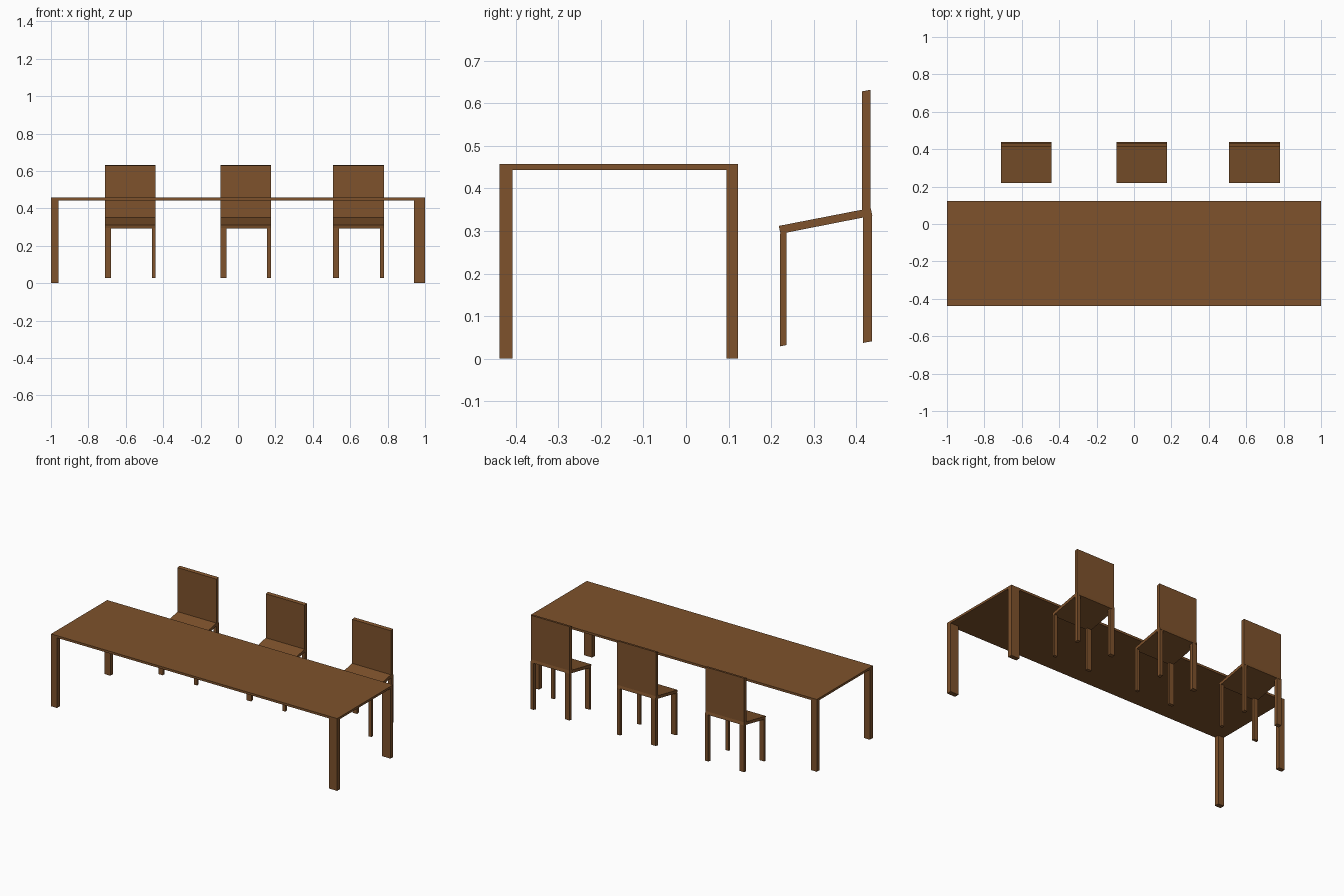
import bpy
import bmesh

if "Cube" in bpy.data.objects:
    bpy.data.objects.remove(bpy.data.objects["Cube"])

wood = bpy.data.materials.new("brown_wood")
wood.diffuse_color = (0.21, 0.085, 0.025, 1)
wood.use_nodes = True
wood.node_tree.nodes["Principled BSDF"].inputs["Base Color"].default_value = wood.diffuse_color


def prism(name, profile, x0, x1):
    """Extrude a (y, z) side profile from x0 to x1."""
    bm = bmesh.new()
    face = bm.faces.new([bm.verts.new((x0, y, z)) for y, z in profile])
    ext = bmesh.ops.extrude_face_region(bm, geom=[face])
    for v in ext["geom"]:
        if isinstance(v, bmesh.types.BMVert):
            v.co.x = x1
    bmesh.ops.recalc_face_normals(bm, faces=bm.faces)
    mesh = bpy.data.meshes.new(name)
    bm.to_mesh(mesh)
    bm.free()
    mesh.materials.append(wood)
    obj = bpy.data.objects.new(name, mesh)
    bpy.context.collection.objects.link(obj)


def upright(name, y0, y1, z0, z1, x0, x1, skew0=0.0, skew1=0.0):
    """Post or panel whose ends may slope up towards the back."""
    prism(name, [(y0, z0), (y1, z0 + skew0), (y1, z1 + skew1), (y0, z1)], x0, x1)


# Table top and four legs
TOP, UNDER = 0.457, 0.443
upright("table_top", -0.438, 0.122, UNDER, TOP, -1, 1)
for side, x0, x1 in (("left", -1, -0.959), ("right", 0.942, 1)):
    upright(f"table_front_leg_{side}", -0.438, -0.408, 0, UNDER, x0, x1)
    upright(f"table_back_leg_{side}", 0.095, 0.122, 0, UNDER, x0, x1)

# Three chairs along the back, each with a seat tilted up to the rear
WIDTH = 0.271
for place, x in (("left", -0.711), ("middle", -0.094), ("right", 0.509)):
    end = x + WIDTH
    prism(f"{place}_chair_seat",
          [(0.222, 0.2935), (0.438, 0.336), (0.434, 0.354), (0.218, 0.312)], x, end)
    upright(f"{place}_chair_backrest", 0.413, 0.434, 0.349, 0.628, x, end, 0.004, 0.004)
    for side, x0, x1 in (("left", x, x + 0.032), ("right", end - 0.021, end)):
        upright(f"{place}_chair_front_leg_{side}", 0.221, 0.236, 0.029, 0.294,
                x0, x1, 0.003, 0.003)
        upright(f"{place}_chair_back_leg_{side}", 0.416, 0.437, 0.037, 0.333,
                x0, x1, 0.004, 0.004)
